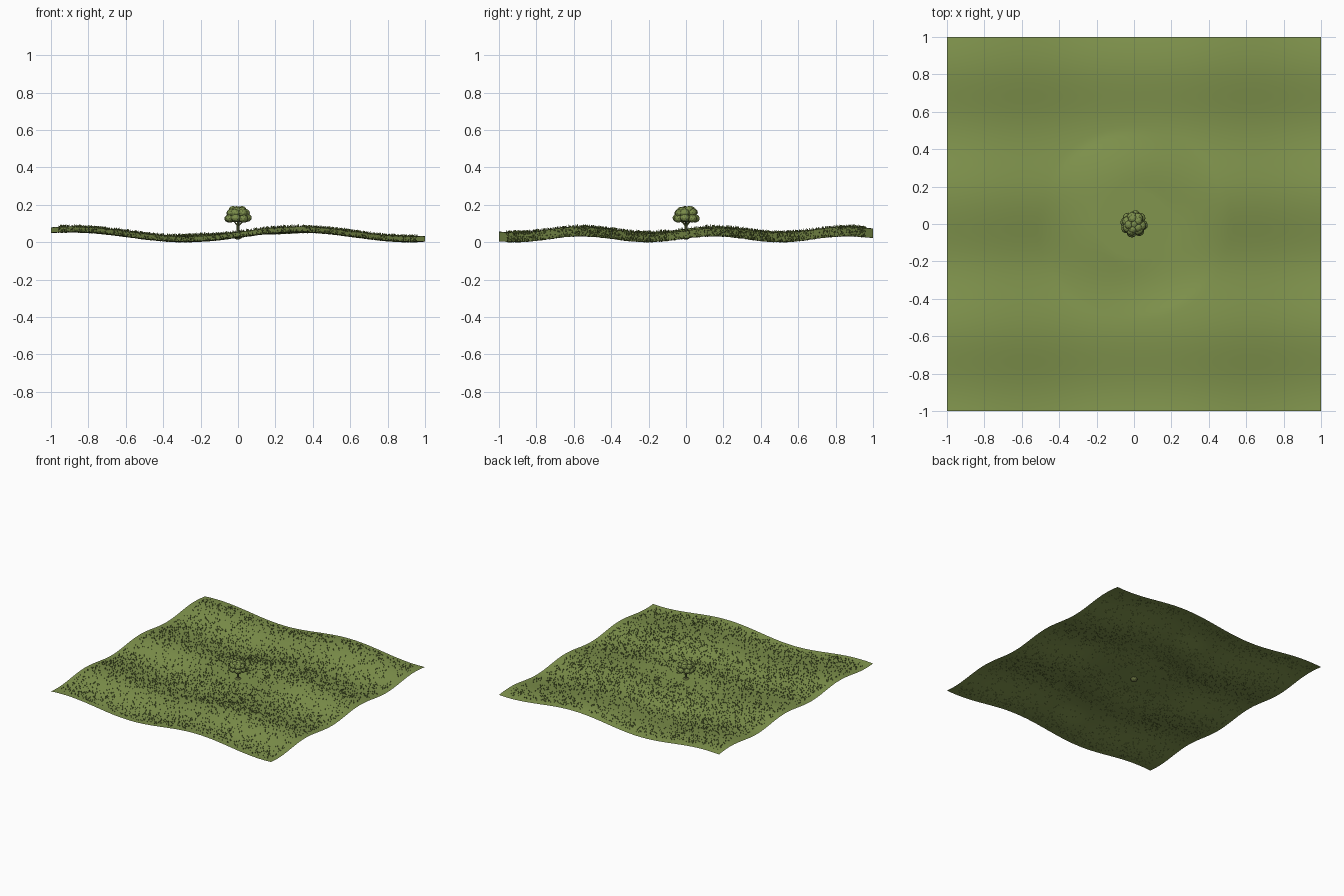
import bpy, bmesh, math, random
from mathutils import Vector, Matrix

random.seed(4)
if "Cube" in bpy.data.objects:
    bpy.data.objects.remove(bpy.data.objects["Cube"])


def material(name, rgb):
    mat = bpy.data.materials.new(name)
    mat.use_nodes = True
    mat.diffuse_color = (*rgb, 1)
    mat.node_tree.nodes["Principled BSDF"].inputs["Base Color"].default_value = (*rgb, 1)
    return mat


meadow_green = material("meadow green", (0.22, 0.3, 0.075))
blade_green = material("blade green", (0.17, 0.24, 0.05))
leaf_green = material("leaf green", (0.2, 0.27, 0.07))
bark_olive = material("bark olive", (0.14, 0.17, 0.05))


def finish(bm, name, mat, smooth=False):
    mesh = bpy.data.meshes.new(name)
    bm.to_mesh(mesh)
    bm.free()
    mesh.materials.append(mat)
    for face in mesh.polygons:
        face.use_smooth = smooth
    obj = bpy.data.objects.new(name, mesh)
    bpy.context.collection.objects.link(obj)
    return obj


def height(x, y):
    """Rolling hills that level out around the tree."""
    hills = 0.026 * math.sin(5.2 * x - 0.1) + 0.0155 * math.cos(8.85 * (y - 0.15))
    blend = min(max((math.hypot(x, y) - 0.2) / 0.3, 0), 1)
    return 0.042 + hills * blend


# Rolling meadow sheet
bm = bmesh.new()
bmesh.ops.create_grid(bm, x_segments=90, y_segments=90, size=1)
for v in bm.verts:
    v.co.z = height(v.co.x, v.co.y)
finish(bm, "meadow", meadow_green, smooth=True)

# Grass tufts: crossed upright blades, sparser on the slopes that face the front
bm = bmesh.new()
tufts = 0
while tufts < 5500:
    x, y = random.uniform(-0.96, 0.96), random.uniform(-0.96, 0.96)
    slope = max(0, math.cos(8.85 * (y - 0.02)))
    if math.hypot(x, y) < 0.06 or random.random() < 0.65 * slope:
        continue
    tufts += 1
    root = Vector((x, y, height(x, y) - 0.002))
    turn = random.uniform(0, math.pi)
    for angle in (turn, turn + math.pi / 2):
        side = Vector((math.cos(angle), math.sin(angle), 0)) * 0.003
        tip = Vector((0, 0, random.uniform(0.009, 0.016))) + side * random.uniform(-1.5, 1.5)
        bm.faces.new([bm.verts.new(p) for p in (root - side, root + side, root + tip)])
finish(bm, "grass", blade_green)


def limb(bm, start, end, r1, r2):
    """Tapered eight-sided limb between two points."""
    start, end = Vector(start), Vector(end)
    axis = end - start
    place = Matrix.Translation((start + end) / 2) @ axis.to_track_quat("Z", "Y").to_matrix().to_4x4()
    bmesh.ops.create_cone(bm, cap_ends=True, segments=8, radius1=r1, radius2=r2,
                          depth=axis.length, matrix=place)


# Trunk with branches
bm = bmesh.new()
limb(bm, (0, 0, 0.035), (0, 0, 0.06), 0.017, 0.008)
limb(bm, (0, 0, 0.06), (0, 0, 0.13), 0.008, 0.005)
for i in range(5):
    a = math.tau * i / 5
    limb(bm, (0, 0, 0.085), (0.04 * math.cos(a), 0.04 * math.sin(a), 0.125), 0.004, 0.002)
finish(bm, "trunk", bark_olive)

# Root ball reaching below the meadow
bm = bmesh.new()
ball = Matrix.Translation((0, 0, 0.033)) @ Matrix.Diagonal((1.2, 1.2, 0.9, 1))
bmesh.ops.create_icosphere(bm, subdivisions=2, radius=0.022, matrix=ball)
finish(bm, "root_ball", bark_olive)

# Canopy of leafy clumps in tiers: count, ring radius, height, clump radius
bm = bmesh.new()
for count, ring, z, size in ((8, 0.05, 0.128, 0.024), (7, 0.04, 0.157, 0.025),
                             (5, 0.028, 0.171, 0.022), (1, 0, 0.17, 0.026), (1, 0, 0.13, 0.03)):
    for i in range(count):
        a = math.tau * (i + 0.4 * random.random()) / count + z * 10
        spot = Matrix.Translation((ring * math.cos(a), ring * math.sin(a),
                                   z + random.uniform(-0.003, 0.003)))
        spin = Matrix.Rotation(a, 4, "Z") @ Matrix.Diagonal((1, 1.1, 0.9, 1))
        bmesh.ops.create_icosphere(bm, subdivisions=2, radius=size, matrix=spot @ spin)
finish(bm, "canopy", leaf_green)
